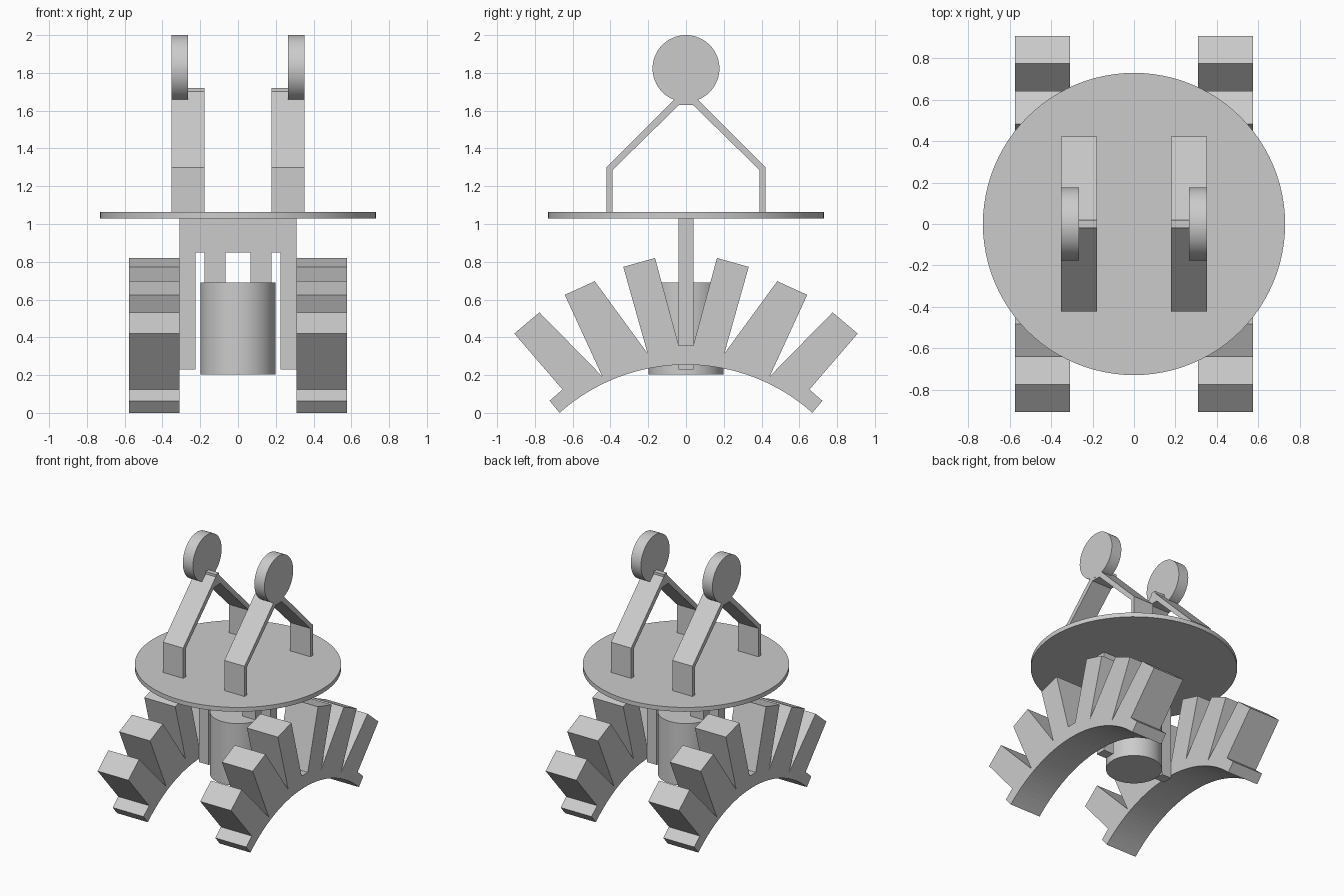
import bpy, bmesh, math
from mathutils import Matrix

cube = bpy.data.objects.get("Cube")
if cube:
    bpy.data.objects.remove(cube, do_unlink=True)

GREY = (0.6, 0.6, 0.6, 1)
grey = bpy.data.materials.new("plain_grey")
grey.use_nodes = True
grey.diffuse_color = GREY
grey.node_tree.nodes["Principled BSDF"].inputs["Base Color"].default_value = GREY


def finish(name, bm):
    bmesh.ops.recalc_face_normals(bm, faces=bm.faces)
    mesh = bpy.data.meshes.new(name)
    bm.to_mesh(mesh)
    bm.free()
    mesh.materials.append(grey)
    obj = bpy.data.objects.new(name, mesh)
    bpy.context.collection.objects.link(obj)
    return obj


def extrude(name, outline, to_point, depth):
    """Flat outline placed by to_point, pushed along depth."""
    bm = bmesh.new()
    face = bm.faces.new([bm.verts.new(to_point(*p)) for p in outline])
    new = bmesh.ops.extrude_face_region(bm, geom=[face])["geom"]
    bmesh.ops.translate(bm, vec=depth, verts=[v for v in new if isinstance(v, bmesh.types.BMVert)])
    return finish(name, bm)


def side_profile(name, outline, x0, x1):
    return extrude(name, outline, lambda y, z: (x0, y, z), (x1 - x0, 0, 0))


def cylinder(name, radius, depth, centre, along_x=False):
    bm = bmesh.new()
    turn = Matrix.Rotation(math.pi / 2, 4, "Y") if along_x else Matrix()
    bmesh.ops.create_cone(bm, cap_ends=True, segments=96, radius1=radius, radius2=radius,
                          depth=depth, matrix=Matrix.Translation(centre) @ turn)
    obj = finish(name, bm)
    bpy.ops.object.select_all(action="DESELECT")
    obj.select_set(True)
    bpy.context.view_layer.objects.active = obj
    bpy.ops.object.shade_smooth_by_angle(angle=math.radians(35))
    return obj


def mirrored(half):
    """Complete a half outline across its vertical axis."""
    return half + [(-a, b) for a, b in reversed(half)]


# Round deck and hanging drum
cylinder("deck", 0.73, 0.034, (0, 0, 1.047))
cylinder("drum", 0.198, 0.485, (0, 0, 0.447))

# Hanger plate with two long outer legs and two short inner legs
hanger = [(0.065, 0.85), (0.065, 0.6), (0.178, 0.6), (0.178, 0.85),
          (0.225, 0.85), (0.225, 0.23), (0.31, 0.23), (0.31, 1.035)]
extrude("hanger", mirrored(hanger), lambda x, z: (x, -0.04, z), (0, 0.08, 0))

# Toothed arch outline: teeth on top, circular arc underneath
teeth = [(0.038, 0.356), (0.164, 0.82), (0.332, 0.773), (0.203, 0.314),
         (0.483, 0.697), (0.642, 0.625), (0.443, 0.193), (0.776, 0.532),
         (0.909, 0.42), (0.654, 0.124), (0.722, 0.064)]
radius, arc_z = 1.006, -0.751
end = math.asin(0.669 / radius)
steps = 40
arc = [(radius * math.sin(a), arc_z + radius * math.cos(a))
       for a in (end - 2 * end * i / steps for i in range(steps + 1))]
arch = teeth + arc + [(-y, z) for y, z in reversed(teeth)]

# Bent strip frame with a small flat block at its peak
outer = [(0.39, 1.06), (0.422, 1.06), (0.422, 1.3), (0.02, 1.702), (0.02, 1.72)]
inner = [(-0.037, 1.63), (-0.39, 1.285), (-0.39, 1.06)]
frame = mirrored(outer)[:-1] + [(-0.39, 1.06), (-0.39, 1.285), (-0.037, 1.63),
                                (0.037, 1.63), (0.39, 1.285)]

for side, s in (("left", 1), ("right", -1)):
    side_profile(side + "_toothed_arch", arch, s * 0.31, s * 0.576)
    side_profile(side + "_frame", frame, s * 0.178, s * 0.352)
    cylinder(side + "_wheel", 0.177, 0.087, (s * 0.309, 0, 1.823), along_x=True)
